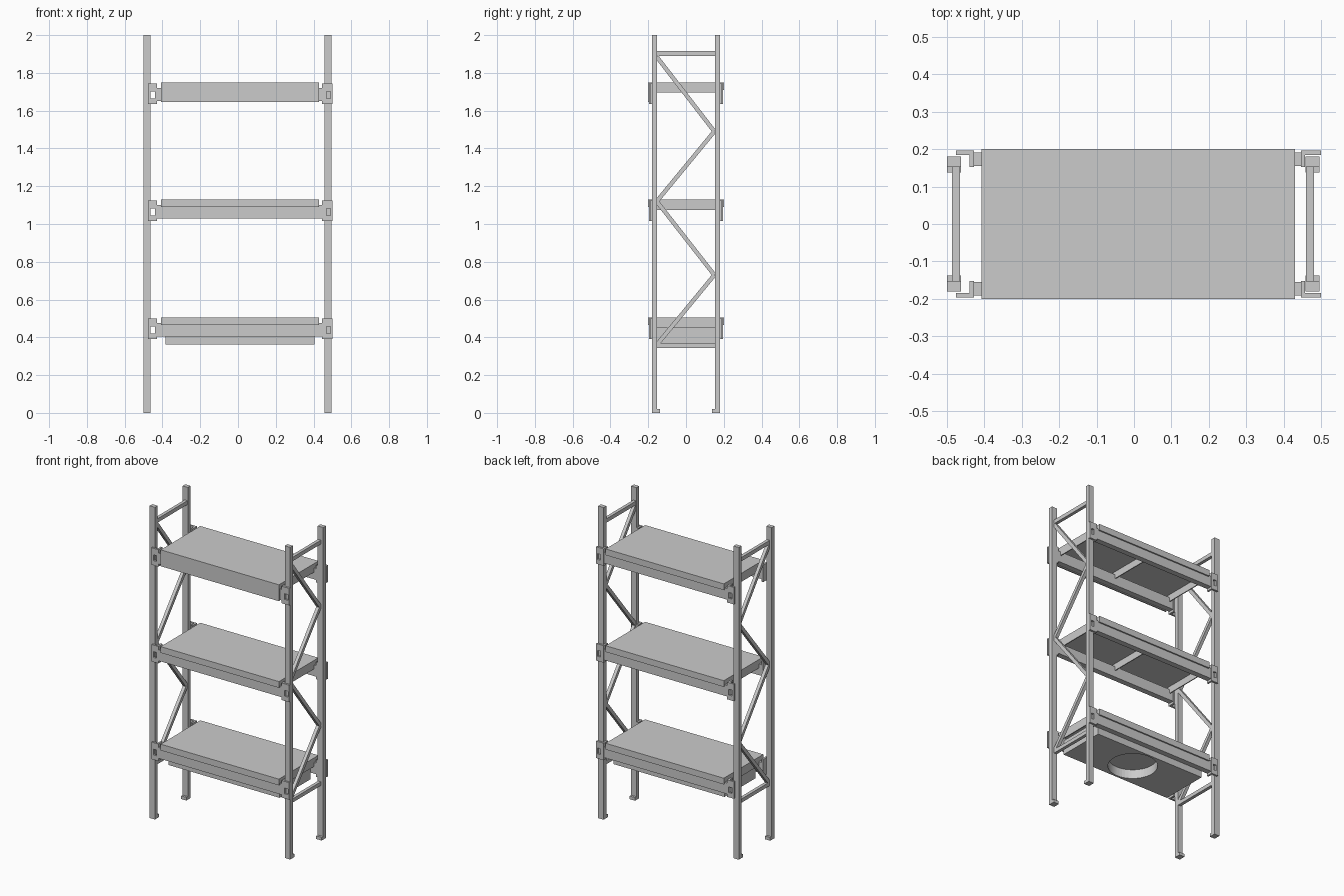
import bpy, bmesh, math
from mathutils import Vector, Matrix

if "Cube" in bpy.data.objects:
    bpy.data.objects.remove(bpy.data.objects["Cube"])


def boxes(name, *bounds):
    """One object made of axis-aligned boxes given as (x0, x1, y0, y1, z0, z1)."""
    bm = bmesh.new()
    for x0, x1, y0, y1, z0, z1 in bounds:
        lo, hi = Vector((x0, min(y0, y1), z0)), Vector((x1, max(y0, y1), z1))
        m = Matrix.Translation((lo + hi) / 2) @ Matrix.Diagonal((*(hi - lo), 1))
        bmesh.ops.create_cube(bm, size=1, matrix=m)
    return finish(name, bm)


def finish(name, bm):
    me = bpy.data.meshes.new(name)
    bm.to_mesh(me)
    bm.free()
    ob = bpy.data.objects.new(name, me)
    bpy.context.collection.objects.link(ob)
    return ob


def brace(name, x0, x1, a, b, w=0.022):
    """Diagonal bar in the y-z plane from a to b."""
    d = Vector((0, b[0] - a[0], b[1] - a[1]))
    mid = Vector(((x0 + x1) / 2, (a[0] + b[0]) / 2, (a[1] + b[1]) / 2))
    bm = bmesh.new()
    m = (Matrix.Translation(mid) @ Matrix.Rotation(math.atan2(d.z, d.y), 4, 'X')
         @ Matrix.Diagonal((x1 - x0, d.length, w, 1)))
    bmesh.ops.create_cube(bm, size=1, matrix=m)
    finish(name, bm)


# End frames: posts with feet, horizontal bars and zigzag braces
zigzag = [(-0.155, 1.885), (0.15, 1.49), (-0.155, 1.12), (0.15, 0.73), (-0.155, 0.36)]
for side, (p0, p1), (b0, b1) in (("left", (-0.5, -0.463), (-0.486, -0.465)),
                                 ("right", (0.458, 0.496), (0.46, 0.481))):
    for end, s in (("front", -1), ("back", 1)):
        boxes(f"{side}_{end}_post",
              (p0, p1, s * 0.153, s * 0.18, 0, 2),
              (p0, p1, s * 0.138, s * 0.153, 0, 0.02))
    boxes(side + "_top_bar", (b0, b1, -0.155, 0.155, 1.89, 1.915))
    boxes(side + "_bottom_bar", (b0, b1, -0.155, 0.155, 0.343, 0.367))
    for i in range(4):
        brace(f"{side}_brace_{i}", b0, b1, zigzag[i], zigzag[i + 1])

# Shelves: hollow deck, beams and hooked end connectors
X0, X1 = -0.408, 0.43
for level, t in (("bottom", 0.505), ("middle", 1.13), ("top", 1.75)):
    lip = 0.105 if level == "top" else 0.04
    boxes(level + "_deck",
          (X0, X1, -0.2, 0.2, t - 0.01, t),
          (X0, X1, -0.2, -0.19, t - lip, t - 0.01),
          (X0, X1, 0.19, 0.2, t - 0.04, t - 0.01),
          (X0, X0 + 0.006, -0.19, 0.19, t - 0.055, t - 0.01),
          (X1 - 0.006, X1, -0.19, 0.19, t - 0.055, t - 0.01),
          (0.008, 0.014, -0.19, 0.19, t - 0.055, t - 0.01))
    for end, s in (("front", -1), ("back", 1)):
        boxes(f"{level}_{end}_beam",
              (-0.432, 0.452, s * 0.155, s * 0.191, t - 0.1, t - 0.03))
        # plate strips around the hook hole, plus the leg beside the post
        ya, yb = s * 0.184, s * 0.196
        for side, x0, h0, h1, x1, l0, l1 in (
                ("left", -0.476, -0.463, -0.44, -0.428, -0.44, -0.428),
                ("right", 0.446, 0.468, 0.49, 0.5, 0.446, 0.457)):
            boxes(f"{level}_{end}_{side}_connector",
                  (x0, x1, ya, yb, t - 0.048, t - 0.006),
                  (x0, x1, ya, yb, t - 0.115, t - 0.085),
                  (x0, h0, ya, yb, t - 0.085, t - 0.048),
                  (h1, x1, ya, yb, t - 0.085, t - 0.048),
                  (l0, l1, s * 0.153, ya, t - 0.115, t - 0.006))

# Box under the bottom shelf with a round recess in its underside
under = boxes("under_box", (-0.383, 0.405, -0.157, 0.157, 0.362, 0.455))
bm = bmesh.new()
bmesh.ops.create_cone(bm, cap_ends=True, segments=48, radius1=0.145, radius2=0.145,
                      depth=0.12, matrix=Matrix.Translation((0.01, 0, 0.36)))
cutter = finish("recess_cutter", bm)
cutter.hide_render = True
cutter.hide_viewport = True
mod = under.modifiers.new("recess", 'BOOLEAN')
mod.operation = 'DIFFERENCE'
mod.object = cutter
mod.solver = 'EXACT'
